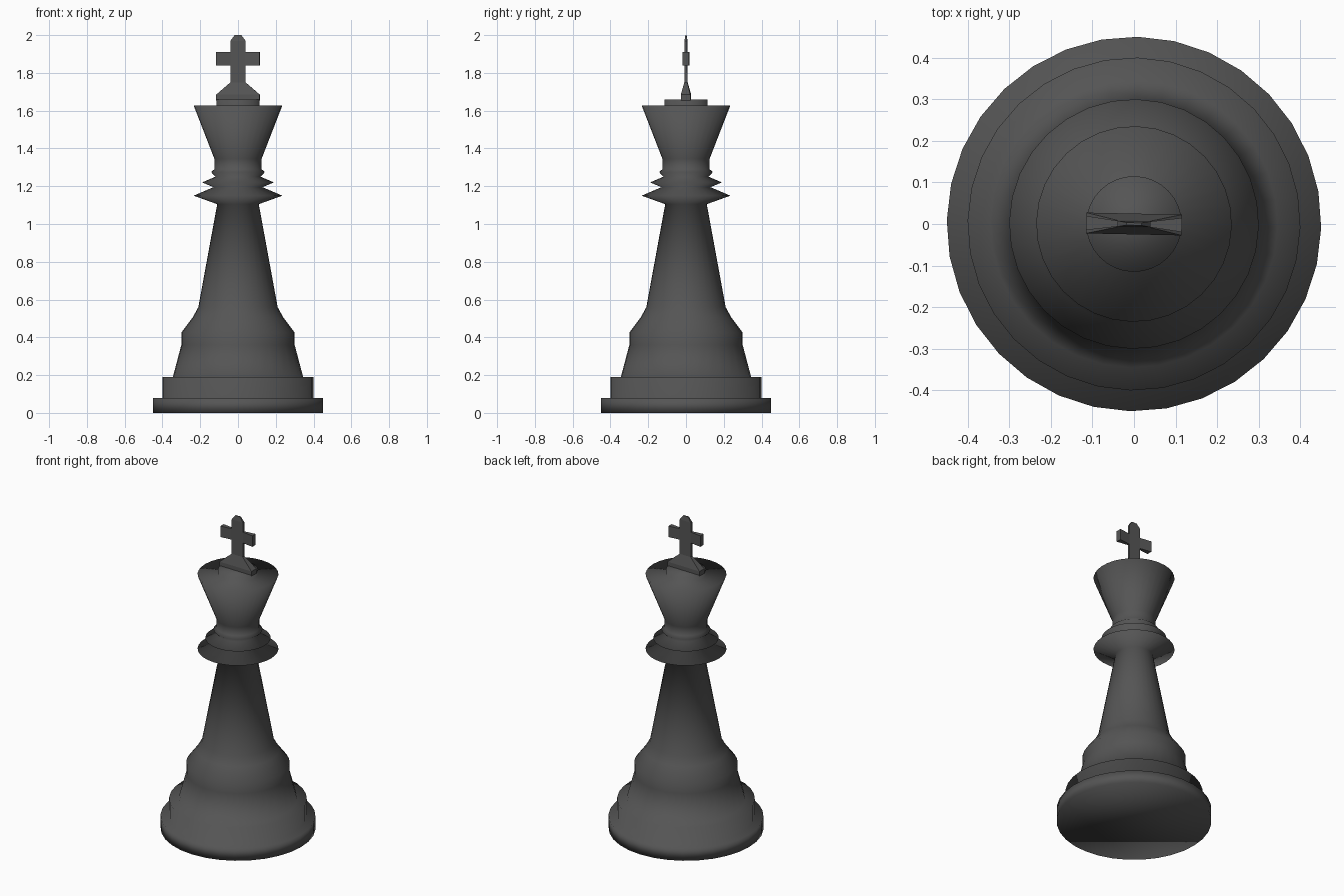
import bpy, bmesh, math

cube = bpy.data.objects.get("Cube")
if cube:
    bpy.data.objects.remove(cube, do_unlink=True)

SIDES = 32
TURN = math.radians(-1.2)

# One dark grey for the whole piece
grey = bpy.data.materials.new("dark_grey")
grey.use_nodes = True
colour = (0.09, 0.09, 0.09, 1)
grey.diffuse_color = colour
grey.node_tree.nodes["Principled BSDF"].inputs["Base Color"].default_value = colour


def finish(bm, name, smooth):
    bmesh.ops.recalc_face_normals(bm, faces=bm.faces[:])
    for f in bm.faces:
        f.smooth = smooth
    mesh = bpy.data.meshes.new(name)
    bm.to_mesh(mesh)
    bm.free()
    mesh.materials.append(grey)
    obj = bpy.data.objects.new(name, mesh)
    obj.rotation_euler.z = TURN
    bpy.context.collection.objects.link(obj)
    return obj


def loft(bm, rings):
    """Join equal-sized rings of verts and cap both ends."""
    n = len(rings[0])
    for low, high in zip(rings, rings[1:]):
        for i in range(n):
            j = (i + 1) % n
            bm.faces.new((low[i], low[j], high[j], high[i]))
    bm.faces.new(rings[0][::-1])
    bm.faces.new(rings[-1])


# Turned body: plinth, stem, collars, flared crown and top disc (radius, height)
profile = [
    (0.45, 0), (0.45, 0.08), (0.40, 0.08), (0.40, 0.19), (0.345, 0.19),
    (0.30, 0.36), (0.30, 0.425), (0.24, 0.505), (0.21, 0.56),
    (0.11, 1.105), (0.235, 1.15), (0.13, 1.195), (0.19, 1.22),
    (0.12, 1.25), (0.142, 1.275), (0.125, 1.29), (0.125, 1.345),
    (0.235, 1.628), (0.115, 1.628), (0.115, 1.66),
]
bm = bmesh.new()
angles = [math.tau * i / SIDES for i in range(SIDES)]
loft(bm, [[bm.verts.new((r * math.cos(a), r * math.sin(a), z)) for a in angles]
          for r, z in profile])
finish(bm, "turned_body", True)

# Finial cross: tapered foot and thin post (half width, half depth, height)
post = [
    (0.115, 0.025, 1.655), (0.115, 0.025, 1.685), (0.04, 0.008, 1.75),
    (0.04, 0.007, 1.84), (0.04, 0.007, 1.91), (0.04, 0.007, 1.97),
    (0.018, 0.003, 2.0),
]
corners = [(-1, -1), (1, -1), (1, 1), (-1, 1)]
bm = bmesh.new()
loft(bm, [[bm.verts.new((sx * w, sy * d, z)) for sx, sy in corners]
          for w, d, z in post])

# Cross arms: pull the post's side faces out, thicker at the tips
bm.normal_update()
sides = [f for f in bm.faces
         if abs(f.normal.x) > 0.9 and 1.84 < f.calc_center_median().z < 1.91]
for face in sides:
    tip = bmesh.ops.extrude_discrete_faces(bm, faces=[face])["faces"][0]
    for v in tip.verts:
        v.co.x = math.copysign(0.115, v.co.x)
        v.co.y = math.copysign(0.017, v.co.y)
finish(bm, "finial_cross", False)
